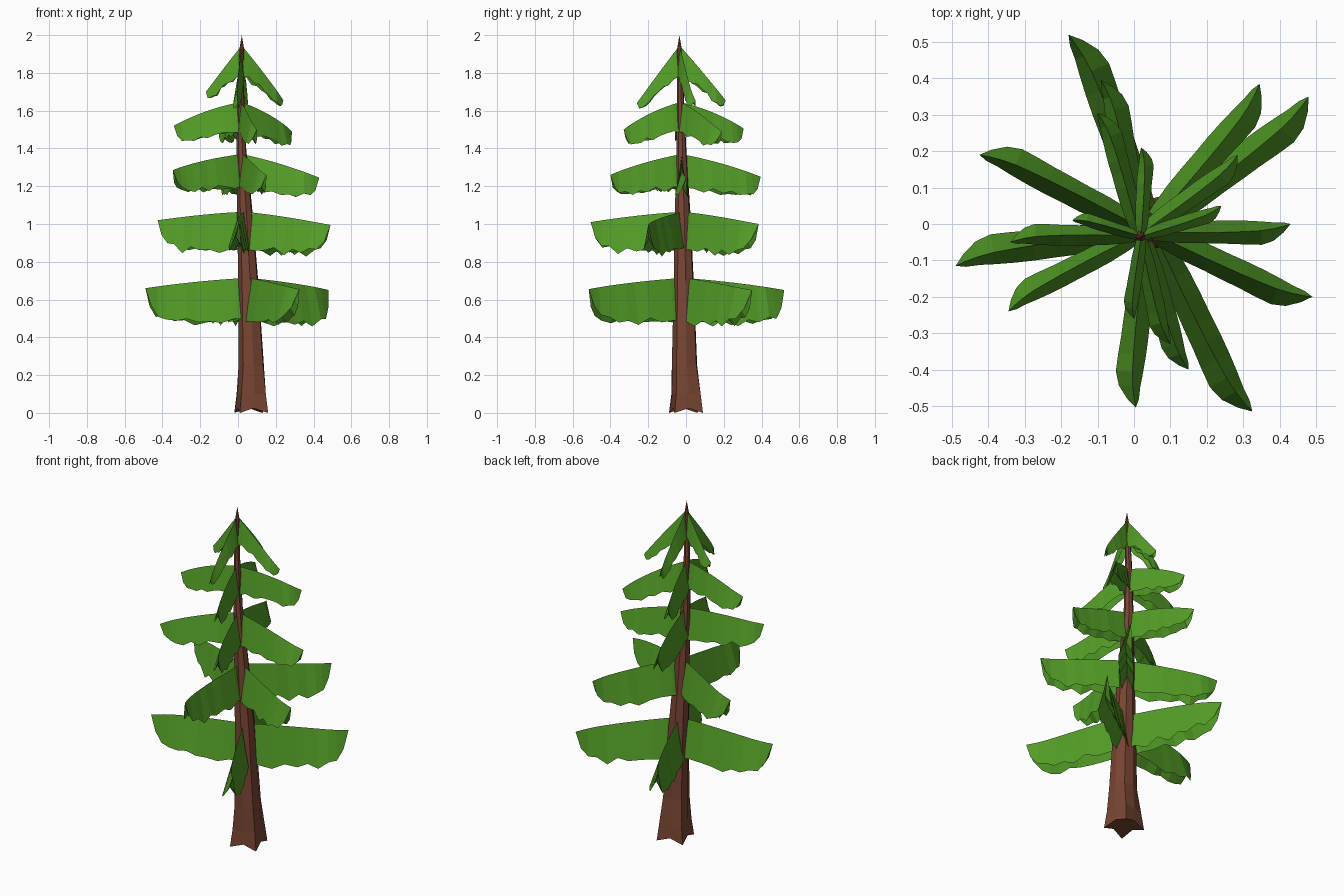
import bpy, bmesh, math, random
from mathutils import Vector

if "Cube" in bpy.data.objects:
    bpy.data.objects.remove(bpy.data.objects["Cube"])

random.seed(4)


def material(name, rgb):
    m = bpy.data.materials.new(name)
    m.diffuse_color = (*rgb, 1)
    m.use_nodes = True
    m.node_tree.nodes["Principled BSDF"].inputs["Base Color"].default_value = m.diffuse_color
    return m


BARK = material("bark_brown", (0.19, 0.06, 0.034))
NEEDLES = material("needle_green", (0.088, 0.34, 0.02))


def skin(name, rings, mat, tip=None):
    """Bridge closed rings into a solid, optionally ending in a point."""
    bm = bmesh.new()
    loops = [[bm.verts.new(p) for p in ring] for ring in rings]
    n = len(loops[0])
    for a, b in zip(loops, loops[1:]):
        for i in range(n):
            j = (i + 1) % n
            bm.faces.new((a[i], a[j], b[j], b[i]))
    bm.faces.new(loops[0][::-1])
    if tip is not None:
        t = bm.verts.new(tip)
        for i in range(n):
            bm.faces.new((loops[-1][i], loops[-1][(i + 1) % n], t))
    bmesh.ops.recalc_face_normals(bm, faces=bm.faces)
    me = bpy.data.meshes.new(name)
    bm.to_mesh(me)
    bm.free()
    me.materials.append(mat)
    ob = bpy.data.objects.new(name, me)
    bpy.context.collection.objects.link(ob)
    return ob


# Trunk: leaning, tapered, with lobed root flare: z, centre x, centre y, radius, lobe
SECTIONS = [(0.0, 0.07, 0.0, 0.09, 0.2), (0.10, 0.07, 0.0, 0.083, 0.12),
            (0.25, 0.07, -0.008, 0.072, 0.05), (0.70, 0.054, -0.012, 0.056, 0.04),
            (1.06, 0.036, -0.018, 0.042, 0), (1.40, 0.018, -0.024, 0.026, 0),
            (1.70, 0.014, -0.030, 0.018, 0), (1.93, 0.02, -0.035, 0.012, 0)]
SIDES = 8
rings = []
for k, (z, cx, cy, r, lobe) in enumerate(SECTIONS):
    ring = []
    for i in range(SIDES):
        a = math.tau * (i + 0.25) / SIDES
        rr = r * (1 + lobe * (1 if i % 2 else -1))
        lift = 0.025 if k == 0 and i % 2 == 0 else 0
        ring.append(Vector((cx + rr * math.cos(a), cy + rr * math.sin(a), z + lift)))
    rings.append(ring)
skin("trunk", rings, BARK, Vector((0.02, -0.035, 2.0)))

# Bough outline along its length: t, right edge, ridge, left edge, depth factor
OUTLINE = [(0.0, -0.026, 0.0, 0.026, 1.0), (0.13, -0.036, -0.004, 0.032, 0.96),
           (0.26, -0.046, -0.008, 0.034, 1.03), (0.38, -0.05, -0.012, 0.032, 0.95),
           (0.50, -0.056, -0.015, 0.028, 1.04), (0.60, -0.060, -0.017, 0.026, 0.92),
           (0.70, -0.066, -0.018, 0.022, 0.96), (0.80, -0.070, -0.018, 0.016, 0.80),
           (0.88, -0.058, -0.014, 0.010, 0.72), (0.95, -0.030, -0.007, 0.008, 0.45)]


def bough(name, root, tip, depth, root_depth, sag):
    """Drooping folded bough with a ridge on top and ragged lower edges."""
    root, tip = Vector(root), Vector(tip)
    flat = Vector((tip.x - root.x, tip.y - root.y, 0))
    length = flat.length
    side = Vector((0, 0, 1)).cross(flat.normalized())
    s = 0.1 + 0.9 * length / 0.57
    sections = []
    for t, right, ridge, left, f in OUTLINE:
        axis = root.lerp(tip, t) + Vector((0, 0, sag * 4 * t * (1 - t)))
        d = (depth + (root_depth - depth) * max(0, 1 - t / 0.5)) * f

        def edge(w, k):
            return axis + side * (w * s) - Vector((0, 0, d * k))
        jag_r, jag_l = random.uniform(0.92, 1.06), random.uniform(0.92, 1.06)
        sections.append([edge(ridge, 0), edge(right, jag_r),
                         edge((right + left) / 2, 0.62), edge(left, jag_l)])
    skin(name, sections, NEEDLES, tip)


# Tiers: root, depth, root depth, sag, bough tips
TIERS = [
    ((0.05, -0.015, 0.715), 0.215, 0.24, 0.006,
     [(-0.49, -0.115, 0.66), (0.48, 0.35, 0.65), (0.325, -0.515, 0.655), (-0.18, 0.52, 0.65)]),
    ((0.035, -0.018, 1.065), 0.19, 0.20, 0.006,
     [(-0.425, 0.19, 1.02), (0.49, -0.20, 0.995), (0.005, -0.505, 1.01), (0.345, 0.385, 1.0)]),
    ((0.02, -0.024, 1.37), 0.155, 0.18, 0.01,
     [(-0.345, -0.24, 1.285), (0.43, 0.0, 1.245), (0.15, -0.40, 1.26), (-0.09, 0.395, 1.25)]),
    ((0.015, -0.03, 1.645), 0.135, 0.16, 0.016,
     [(-0.34, -0.05, 1.52), (0.285, 0.19, 1.49), (0.10, -0.33, 1.50), (-0.10, 0.305, 1.505)]),
    ((0.02, -0.034, 1.945), 0.095, 0.16, 0.004,
     [(-0.17, 0.01, 1.70), (0.24, 0.05, 1.655), (0.0, -0.26, 1.64), (0.02, 0.21, 1.655)]),
]
for i, (root, depth, root_depth, sag, tips) in enumerate(TIERS, 1):
    for j, tip in enumerate(tips, 1):
        bough(f"bough_tier{i}_{j}", root, tip, depth, root_depth, sag)
